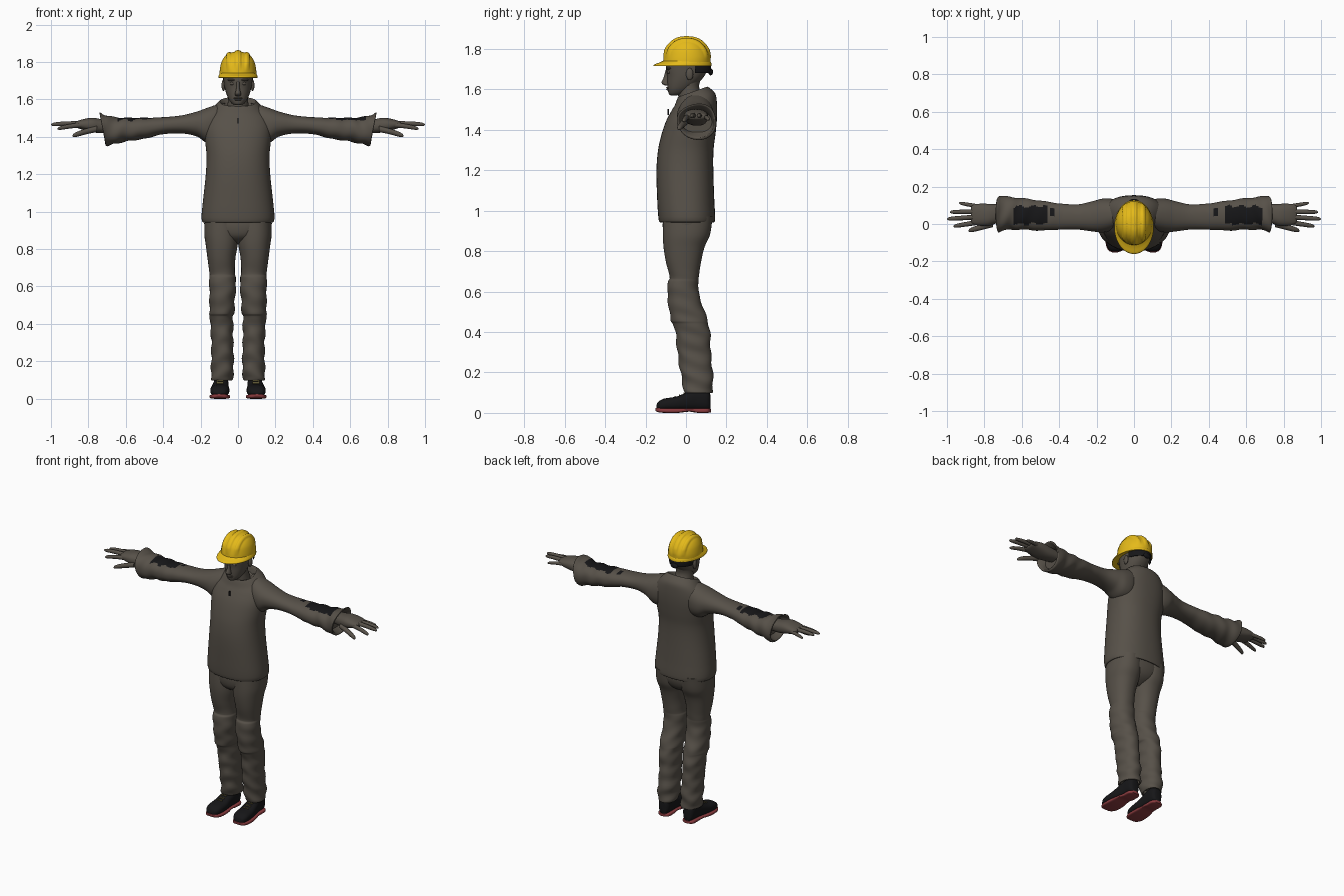
import bpy, bmesh, math
from mathutils import Vector


def material(name, rgb):
    m = bpy.data.materials.new(name)
    m.diffuse_color = (*rgb, 1)
    return m


CLOTH = material("brown grey", (0.095, 0.082, 0.066))
YELLOW = material("helmet yellow", (0.78, 0.49, 0.01))
BLACK = material("black", (0.008, 0.008, 0.009))
RED = material("sole red", (0.26, 0.045, 0.05))
LACE = material("lace olive", (0.13, 0.11, 0.04))


def finish(name, bm, mats):
    bmesh.ops.recalc_face_normals(bm, faces=bm.faces)
    me = bpy.data.meshes.new(name)
    bm.to_mesh(me)
    bm.free()
    for m in mats:
        me.materials.append(m)
    ob = bpy.data.objects.new(name, me)
    bpy.context.collection.objects.link(ob)
    return ob


def smooth_rows(rows, sub):
    """Hermite interpolation of section rows, spaced by chord length."""
    P = [list(r) + [0] * (6 - len(r)) for r in rows]
    S = [0]
    for a, b in zip(P, P[1:]):
        S.append(S[-1] + max(1e-4, math.dist(a[:5], b[:5])))
    last = len(P) - 1
    T = []
    for i in range(len(P)):
        a, b = max(0, i - 1), min(last, i + 1)
        T.append([(q - p) / (S[b] - S[a]) for p, q in zip(P[a], P[b])])
    out = []
    for i in range(last):
        h = S[i + 1] - S[i]
        for k in range(sub):
            t = k / sub
            c = (2*t**3 - 3*t*t + 1, (t**3 - 2*t*t + t) * h, 3*t*t - 2*t**3, (t**3 - t*t) * h)
            out.append([c[0]*a + c[1]*ta + c[2]*b + c[3]*tb
                        for a, ta, b, tb in zip(P[i], T[i], P[i + 1], T[i + 1])])
    return out + [P[-1]]


def loft(name, rows, mats, axis='z', s=1, n=40, p=2.0, sub=4, warp=None, paint=None, keep=None):
    """Rows are (position, u min, u max, v min, v max, tilt) along the axis."""
    bm = bmesh.new()
    rings = []
    for t, u0, u1, v0, v1, tilt in smooth_rows(rows, sub):
        ring = []
        for k in range(n):
            a = 2 * math.pi * k / n
            c, d = math.cos(a), math.sin(a)
            u = (u0 + u1) / 2 + (u1 - u0) / 2 * math.copysign(abs(c) ** (2 / p), c)
            dv = (v1 - v0) / 2 * math.copysign(abs(d) ** (2 / p), d)
            v, w = (v0 + v1) / 2 + dv, t + tilt * dv
            co = Vector({'z': (u, v, w), 'x': (w, u, v), 'y': (u, w, v)}[axis])
            if warp:
                co = warp(co)
            co.x *= s
            ring.append(bm.verts.new(co))
        rings.append(ring)
    for A, B in zip(rings, rings[1:]):
        for k in range(n):
            bm.faces.new((A[k], A[(k + 1) % n], B[(k + 1) % n], B[k]))
    bm.faces.new(rings[0])
    bm.faces.new(rings[-1])
    if keep:
        bmesh.ops.delete(bm, geom=[f for f in bm.faces if not keep(f.calc_center_median())], context='FACES')
    if paint:
        for f in bm.faces:
            f.material_index = int(paint(f.calc_center_median()))
    return finish(name, bm, mats)


def ball(name, loc, size, mat):
    bm = bmesh.new()
    bmesh.ops.create_uvsphere(bm, u_segments=20, v_segments=12, radius=1)
    for v in bm.verts:
        v.co = Vector([c * k + l for c, k, l in zip(v.co, size, loc)])
    return finish(name, bm, [mat])


def box(name, loc, size, mat):
    bm = bmesh.new()
    bmesh.ops.create_cube(bm, size=1)
    for v in bm.verts:
        v.co = Vector([c * k + l for c, k, l in zip(v.co, size, loc)])
    return finish(name, bm, [mat])


# Jacket body with tilted collar opening
loft("jacket", [
    (.975, -.17, .17, -.115, .125), (.945, -.18, .18, -.125, .135), (.945, -.19, .19, -.132, .142),
    (.97, -.195, .195, -.137, .144), (1.05, -.188, .188, -.142, .14), (1.2, -.172, .172, -.146, .135),
    (1.3, -.168, .168, -.138, .136), (1.38, -.176, .176, -.12, .146), (1.45, -.18, .18, -.098, .153, .05),
    (1.51, -.165, .165, -.072, .153, .15), (1.55, -.135, .135, -.055, .145, .28),
    (1.583, -.103, .103, -.042, .112, .35), (1.587, -.094, .094, -.036, .102, .35),
    (1.55, -.075, .075, -.03, .09, .35)], [CLOTH], n=56, p=2.3)
box("zip_pull", (0, -.088, 1.487), (.008, .008, .03), BLACK)

# Hips
loft("hips", [(.825, -.03, .03, -.04, .04), (.865, -.12, .12, -.1, .1), (.92, -.178, .178, -.115, .125),
              (.99, -.175, .175, -.11, .125)], [CLOTH], p=2.2)


def sleeve_folds(co):
    k = max(0, min(1, (co.x - .35) / .3)) * .003
    return co + Vector((0, k * math.sin(60 * co.x + 25 * co.z), k * math.sin(75 * co.x + 30 * co.y)))


def leg_folds(co):
    k = max(0, min(1, (.72 - co.z) / .25)) * .0035
    return co + Vector((k * math.sin(75 * co.z + 25 * co.y), k * math.sin(62 * co.z + 30 * co.x), 0))


for s, side in ((-1, "right"), (1, "left")):
    # Sleeve with worn black patch on top
    lo, hi = (.465, .645) if s < 0 else (.485, .685)

    def patch(c):
        x, edge = c.x * s, .006 * math.sin(c.x * 90)
        return c.z > 1.465 and ((lo < x < hi and edge < c.y < .095 + edge)
                                or (.425 < x < .45 and .045 < c.y < .085))

    loft(side + "_sleeve", [
        (.07, .0, .12, 1.40, 1.58), (.12, -.035, .135, 1.365, 1.57), (.17, -.045, .135, 1.37, 1.553),
        (.22, -.04, .122, 1.402, 1.535), (.3, -.03, .105, 1.418, 1.515), (.4, -.03, .11, 1.414, 1.505),
        (.5, -.035, .125, 1.39, 1.502), (.6, -.03, .138, 1.375, 1.502), (.66, -.03, .145, 1.362, 1.505),
        (.705, -.038, .148, 1.352, 1.518, .1), (.722, -.043, .15, 1.355, 1.528, .18),
        (.722, -.033, .14, 1.365, 1.518, .18), (.68, -.02, .125, 1.385, 1.495, .1)],
        [CLOTH, BLACK], 'x', s, n=64, p=2.2, sub=8, warp=sleeve_folds, paint=patch)

    # Hand: palm, fingers and thumb
    loft(side + "_palm", [
        (.66, .02, .1, 1.425, 1.49), (.73, .005, .105, 1.42, 1.495), (.78, -.01, .108, 1.425, 1.502),
        (.83, -.008, .108, 1.438, 1.494), (.865, .002, .1, 1.45, 1.482), (.872, .02, .085, 1.458, 1.474)],
        [CLOTH], 'x', s, n=28, p=2.4)
    fingers = {"index": (.84, .008, 1.463, .965, -.012, 1.443, .0125),
               "middle": (.845, .037, 1.47, 1.0, .027, 1.465, .0125),
               "ring": (.84, .066, 1.47, .985, .064, 1.465, .012),
               "little": (.825, .093, 1.463, .935, .112, 1.45, .0105),
               "thumb": (.755, .0, 1.442, .885, -.036, 1.405, .0155)}
    for nm, (x0, y0, z0, x1, y1, z1, r) in fingers.items():
        rows = []
        for t, k in ((0, 1.1), (.45, 1), (.8, .88), (.95, .6), (1, .12)):
            x, y, z = x0 + (x1 - x0) * t, y0 + (y1 - y0) * t, z0 + (z1 - z0) * t + .012 * t * (1 - t)
            rows.append((x, y - r * k, y + r * k, z - r * k, z + r * k))
        loft(side + "_" + nm, rows, [CLOTH], 'x', s, n=14, sub=3)

    # Trouser leg with raised knee panel
    loft(side + "_trouser_leg", [
        (.97, -.002, .178, -.112, .132), (.88, -.004, .18, -.114, .118), (.82, .002, .172, -.111, .092),
        (.75, .014, .163, -.1, .075), (.665, .017, .152, -.08, .062), (.65, .013, .154, -.088, .062),
        (.6, .011, .153, -.092, .062), (.52, .018, .152, -.085, .085), (.455, .021, .153, -.074, .108),
        (.44, .026, .149, -.062, .112), (.38, .026, .147, -.05, .12), (.3, .026, .142, -.042, .122),
        (.2, .023, .143, -.027, .132), (.125, .026, .144, -.013, .133), (.1, .029, .142, -.008, .13),
        (.1, .037, .134, .0, .122), (.14, .045, .125, .01, .115)],
        [CLOTH], 'z', s, n=48, p=2.2, sub=6, warp=leg_folds)

    # Shoe upper, sole and laces
    loft(side + "_shoe", [
        (-.147, .085, .115, .018, .035), (-.138, .065, .134, .014, .054), (-.11, .05, .147, .012, .07),
        (-.05, .046, .146, .012, .08), (0, .05, .138, .012, .1), (.05, .05, .13, .012, .122),
        (.1, .052, .126, .012, .122), (.116, .062, .116, .014, .11), (.121, .078, .1, .02, .08)],
        [BLACK], 'y', s, n=32, p=2.5)
    loft(side + "_sole", [
        (-.152, .088, .114, .012, .024), (-.14, .06, .138, .004, .025), (-.105, .045, .151, 0, .023),
        (-.04, .043, .149, 0, .022), (.015, .05, .139, .006, .022), (.045, .048, .133, .002, .022),
        (.06, .048, .132, 0, .022), (.105, .05, .129, 0, .022), (.123, .07, .108, .003, .02)],
        [RED], 'y', s, n=32, p=4)
    for i in range(3):
        y = -.055 + i * .022
        box(side + "_lace_%d" % (i + 1), (s * .096, y, .079 + i * .0085), (.038, .005, .008), LACE)

    # Ear, eye and brow
    ball(side + "_ear", (s * .078, .018, 1.675), (.01, .018, .03), CLOTH)
    ball(side + "_eye", (s * .03, -.083, 1.685), (.014, .011, .009), CLOTH)
    ball(side + "_brow", (s * .032, -.083, 1.704), (.025, .015, .007), CLOTH)

# Neck and head
loft("neck", [(1.5, -.07, .07, -.025, .11), (1.56, -.058, .058, -.038, .085), (1.61, -.053, .053, -.036, .065),
              (1.66, -.055, .055, -.03, .075)], [CLOTH])
loft("head", [(1.57, -.016, .016, -.077, -.045), (1.578, -.032, .032, -.085, -.01), (1.6, -.049, .049, -.09, .025),
              (1.63, -.062, .062, -.092, .06), (1.665, -.072, .072, -.093, .09), (1.7, -.077, .077, -.098, .107),
              (1.74, -.08, .08, -.096, .108), (1.8, -.065, .065, -.07, .085)], [CLOTH], p=2.2)
loft("nose", [(1.618, -.01, .01, -.1, -.08), (1.625, -.017, .017, -.115, -.08), (1.635, -.015, .015, -.121, -.08),
              (1.66, -.009, .009, -.11, -.08), (1.695, -.008, .008, -.101, -.08)], [CLOTH], n=20)
for nm, z, w in (("upper_lip", 1.607, .024), ("lower_lip", 1.599, .02)):
    ball(nm, (0, -.086, z), (w, .012, .0055), CLOTH)


# Helmet shell with three ridges, brim and rear harness
def ridges(co):
    d = min(abs(co.x) / .018, abs(abs(co.x) - .05) / .012)
    k = max(0, 1 - d ** 4) * max(0, min(1, (co.z - 1.75) / .04)) * .06
    o = Vector((0, 0, 1.73))
    return o + (co - o) * (1 + k)


loft("helmet_shell", [(1.717, -.1, .1, -.115, .12), (1.76, -.097, .097, -.11, .121), (1.8, -.088, .088, -.097, .106),
                      (1.832, -.068, .068, -.07, .079), (1.85, -.038, .038, -.038, .046),
                      (1.856, -.002, .002, -.001, .005)], [YELLOW], n=112, sub=7, warp=ridges)
loft("helmet_brim", [(1.745, -.095, .095, -.105, .115), (1.733, -.101, .101, -.13, .123),
                     (1.722, -.105, .105, -.158, .127), (1.716, -.105, .105, -.16, .127),
                     (1.716, -.1, .1, -.152, .122), (1.722, -.085, .085, -.1, .11)], [YELLOW], n=56)
loft("helmet_harness", [(1.68, -.077, .077, -.09, .118), (1.681, -.081, .081, -.09, .123),
                        (1.702, -.083, .083, -.09, .125), (1.725, -.083, .083, -.09, .122)],
     [BLACK], n=48, keep=lambda c: c.y > .05)
ball("harness_knob", (0, .122, 1.686), (.026, .012, .017), BLACK)

# Smooth shading with sharp edges kept
bpy.ops.object.select_all(action='SELECT')
bpy.context.view_layer.objects.active = bpy.data.objects["jacket"]
bpy.ops.object.shade_smooth_by_angle(angle=math.radians(50))
